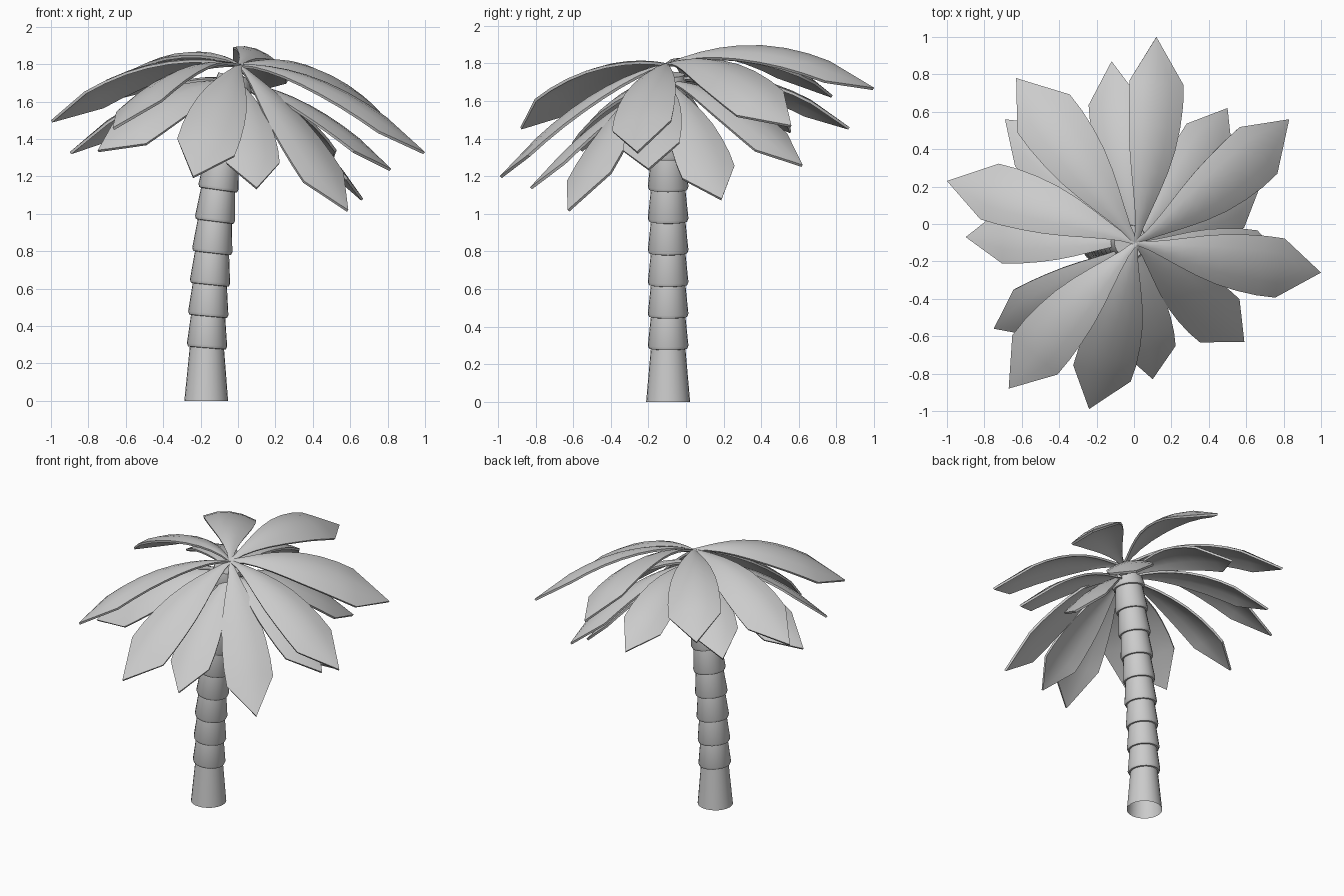
import bpy, bmesh, math
from mathutils import Vector, Matrix

if "Cube" in bpy.data.objects:
    bpy.data.objects.remove(bpy.data.objects["Cube"])


def finish(name, bm, angle=35):
    bmesh.ops.recalc_face_normals(bm, faces=bm.faces)
    me = bpy.data.meshes.new(name)
    bm.to_mesh(me)
    bm.free()
    ob = bpy.data.objects.new(name, me)
    bpy.context.collection.objects.link(ob)
    bpy.ops.object.select_all(action='DESELECT')
    ob.select_set(True)
    bpy.context.view_layer.objects.active = ob
    bpy.ops.object.shade_smooth_by_angle(angle=math.radians(angle))
    return ob


# Trunk: leaning column of flared, stacked segments
def trunk_centre(z):
    return Vector((-0.17 + 0.05 * z * z, -0.095, z))


def make_trunk():
    bm = bmesh.new()
    sides = 24
    rows = [(0.0, 0.117)]
    for i in range(9):
        z = 0.29 + i * 0.169
        rows += [(z - 0.008, 0.092), (z - 0.006, 0.102), (z + 0.010, 0.108)]
    rows += [(1.74, 0.088)]
    prev = None
    for z, r in rows:
        tilt = 0 if z == 0 else 0.06 + 0.07 * z
        rot = Matrix.Rotation(tilt, 3, 'Y')
        ring = []
        for k in range(sides):
            a = math.tau * k / sides
            ring.append(bm.verts.new(trunk_centre(z) + rot @ Vector((r * math.cos(a), r * math.sin(a), 0))))
        if prev:
            for k in range(sides):
                n = (k + 1) % sides
                bm.faces.new((prev[k], prev[n], ring[n], ring[k]))
        prev = ring
    bm.faces.new(prev)
    finish("trunk", bm)


# Leaf: arched blade, narrow at the crown, with a pointed end
PROFILE = [(0, .012), (.08, .026), (.16, .05), (.25, .08), (.35, .112),
           (.46, .14), (.57, .157), (.68, .166), (.78, .165)]
ACROSS = [-1, -.5, 0, .5, 1]


def make_leaf(name, tip, roll, base_z, bend, width=1.0, droop=0.045):
    base = Vector((0.01, -0.1, base_z))
    tip = Vector(tip)
    flat = Vector((tip.x - base.x, tip.y - base.y, 0))
    length = flat.length
    out = flat.normalized()
    left = Vector((-out.y, out.x, 0))

    # the arch above the straight line base-tip leans over with the roll
    def spine(t):
        arch = bend * length * length * t * (1 - t)
        return base.lerp(tip, t) + Vector((0, 0, arch)) - left * (0.75 * roll * arch)

    bm = bmesh.new()
    prev = None
    for t, w in PROFILE:
        row = []
        w *= width
        for s in ACROSS:
            dz = roll * w * s - droop * s * s * w / .165
            row.append(bm.verts.new(spine(t) + left * (w * s) + Vector((0, 0, dz))))
        if prev:
            for k in range(len(ACROSS) - 1):
                bm.faces.new((prev[k], row[k], row[k + 1], prev[k + 1]))
        prev = row
    end = bm.verts.new(tip)
    for k in range(len(ACROSS) - 1):
        bm.faces.new((prev[k], end, prev[k + 1]))
    ob = finish(name, bm)
    if ob.data.polygons[0].normal.z < 0:
        ob.data.flip_normals()
    mod = ob.modifiers.new("thickness", 'SOLIDIFY')
    mod.thickness = 0.015
    mod.offset = -1
    bpy.ops.object.modifier_apply(modifier=mod.name)
    bpy.ops.object.shade_smooth_by_angle(angle=math.radians(35))


make_trunk()

# Upper crown: tip position, sideways roll, width
UPPER = [((.12, 1.0, 1.67), .35, .88), ((.83, .56, 1.47), .4, .97), ((1.0, -.26, 1.33), .18, .97),
         ((.59, -.63, 1.02), .15, .95), ((-.24, -.99, 1.2), -.28, .97), ((-.67, -.88, 1.46), .2, .97),
         ((-1.0, .23, 1.5), .25, .95), ((-.63, .78, 1.63), .1, 1.05)]
# Lower crown, tucked between the upper leaves
LOWER = [((-.12, .87, 1.46), -.25, .83), ((.5, .62, 1.26), .3, .9), ((.67, .19, 1.08), .22, .92),
         ((.82, -.2, 1.24), .15, .92), ((.1, -.83, 1.14), 0, .87), ((-.75, -.56, 1.34), -.5, .9),
         ((-.9, -.07, 1.33), .3, .92), ((-.69, .56, 1.44), .1, .92)]
for i, (tip, roll, width) in enumerate(UPPER):
    make_leaf(f"upper_leaf_{i + 1}", tip, roll, 1.8, 0.47, width)
for i, (tip, roll, width) in enumerate(LOWER):
    make_leaf(f"lower_leaf_{i + 1}", tip, roll, 1.71, 0.51, width)
